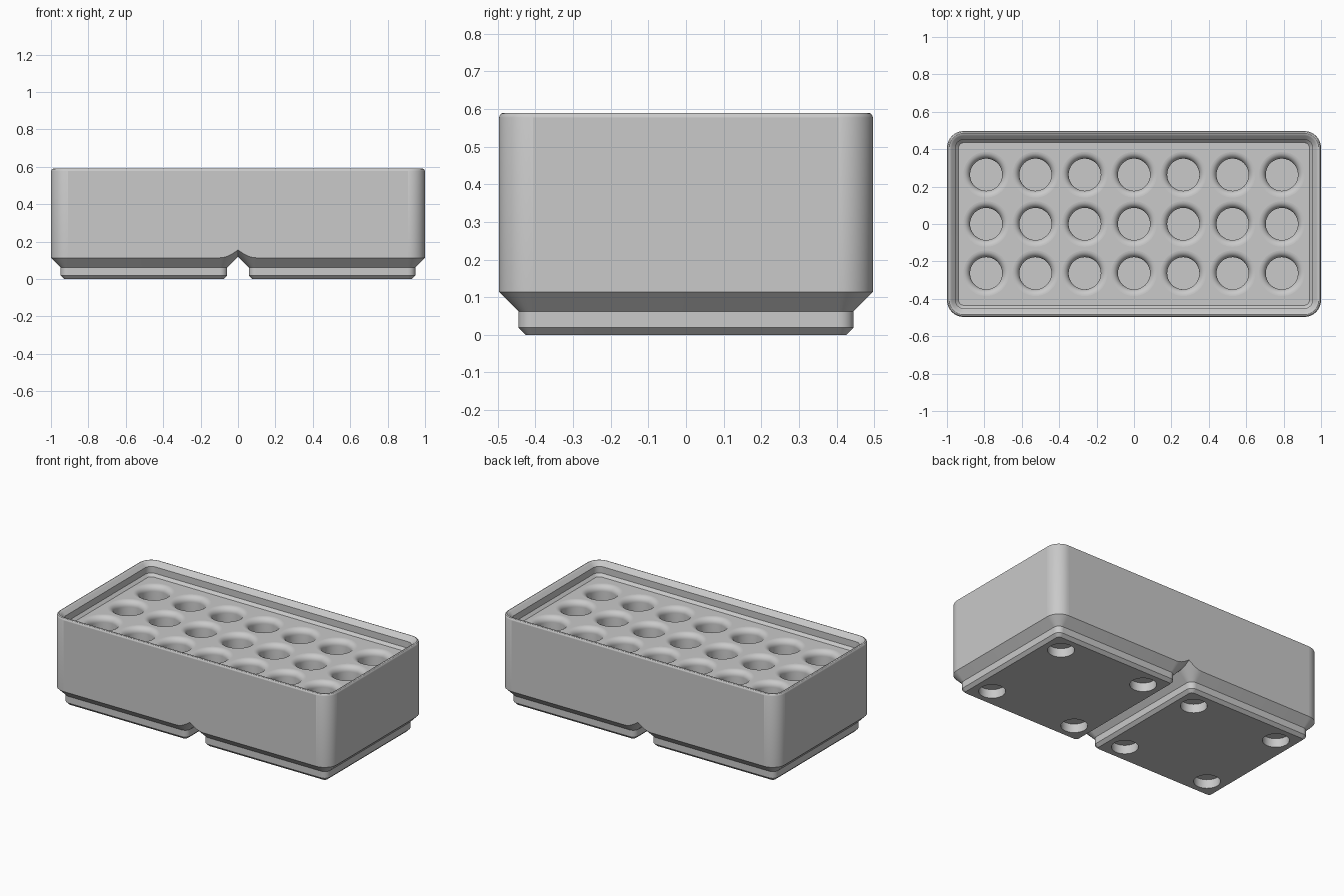
import bpy, bmesh, math

if "Cube" in bpy.data.objects:
    bpy.data.objects.remove(bpy.data.objects["Cube"], do_unlink=True)

SEG = 12                      # segments per rounded corner
HALF_X, HALF_Y, CORNER = 1.0, 0.497, 0.09
FLOOR, PITCH = 0.503, 0.2635  # upper floor height, pocket spacing

grey = bpy.data.materials.new("plain grey")
grey.use_nodes = True
grey.diffuse_color = (0.585, 0.585, 0.585, 1)
grey.node_tree.nodes["Principled BSDF"].inputs["Base Color"].default_value = grey.diffuse_color


def finish(name, bm):
    bm.normal_update()
    if bm.calc_volume(signed=True) < 0:
        bmesh.ops.reverse_faces(bm, faces=bm.faces)
    mesh = bpy.data.meshes.new(name)
    bm.to_mesh(mesh)
    bm.free()
    mesh.materials.append(grey)
    obj = bpy.data.objects.new(name, mesh)
    bpy.context.collection.objects.link(obj)
    return obj


def rounded_rect(hx, hy, r):
    points = []
    for quarter, (sx, sy) in enumerate([(1, 1), (-1, 1), (-1, -1), (1, -1)]):
        for i in range(SEG + 1):
            a = (quarter + i / SEG) * math.pi / 2
            points.append((sx * (hx - r) + r * math.cos(a), sy * (hy - r) + r * math.sin(a)))
    return points


def skin(bm, rings):
    """Close a stack of equal rings into a solid."""
    rows = [[bm.verts.new(p) for p in ring] for ring in rings]
    n = len(rows[0])
    for low, high in zip(rows, rows[1:]):
        for i in range(n):
            j = (i + 1) % n
            bm.faces.new((low[i], low[j], high[j], high[i]))
    bm.faces.new(rows[0][::-1])
    bm.faces.new(rows[-1])


def inset_loft(name, hx, hy, r, profile, cx=0):
    """Loft a rounded rectangle through (inset, height) steps."""
    bm = bmesh.new()
    skin(bm, [[(x + cx, y, z) for x, y in rounded_rect(hx - d, hy - d, r - d)] for d, z in profile])
    return finish(name, bm)


def turned_cutters(name, centres, profile, sides=48):
    """Turn a (radius, height) profile around each centre."""
    bm = bmesh.new()
    for cx, cy in centres:
        skin(bm, [[(cx + r * math.cos(math.tau * i / sides), cy + r * math.sin(math.tau * i / sides), z)
                   for i in range(sides)] for r, z in profile])
    return finish(name, bm)


def boolean(target, cutter, operation):
    mod = target.modifiers.new("combine", "BOOLEAN")
    mod.operation, mod.object, mod.solver = operation, cutter, "EXACT"
    bpy.context.view_layer.update()
    mesh = bpy.data.meshes.new_from_object(target.evaluated_get(bpy.context.evaluated_depsgraph_get()))
    target.modifiers.clear()
    bm = bmesh.new()
    bm.from_mesh(mesh)
    bmesh.ops.remove_doubles(bm, verts=bm.verts, dist=0.00001)
    bm.to_mesh(mesh)
    bm.free()
    target.data = mesh
    bpy.data.objects.remove(cutter, do_unlink=True)


# Body with rounded rim and stepped stacking lip
box = inset_loft("storage_box", HALF_X, HALF_Y, CORNER, [
    (0, -0.1), (0, 0.577), (0.002, 0.583), (0.006, 0.588), (0.012, 0.59), (0.019, 0.588),
    (0.025, 0.583), (0.0455, 0.5625), (0.0455, 0.52), (0.0623, FLOOR)])

# Round pockets with softened mouths
FILLET, RADIUS = 0.036, 0.086
mouth = [(RADIUS + FILLET * (1 - math.cos(a)), FLOOR - FILLET * (1 - math.sin(a)))
         for a in (math.pi / 2 * i / 8 for i in range(9))]
pockets = turned_cutters(
    "pocket_cutters", [(i * PITCH, j * PITCH) for i in range(-3, 4) for j in (-1, 0, 1)],
    [(RADIUS, 0.145)] + mouth + [(RADIUS + FILLET, FLOOR + 0.03)])
boolean(box, pockets, "DIFFERENCE")

# Two stepped feet with magnet recesses, their tapers meeting under the body
envelope = inset_loft("envelope", 1.2, 0.7, CORNER, [(0, 0.16), (0, 0.8)])
for centre in (-0.503, 0.503):
    foot = inset_loft("foot", HALF_Y, HALF_Y, CORNER,
                      [(0.0706, 0), (0.0515, 0.019), (0.0515, 0.0625), (-0.05, 0.164)], centre)
    recesses = turned_cutters(
        "recess_cutters", [(centre + a * 0.311, b * 0.311) for a in (-1, 1) for b in (-1, 1)],
        [(0.078, -0.03), (0.078, 0.057)])
    boolean(foot, recesses, "DIFFERENCE")
    boolean(envelope, foot, "UNION")
boolean(box, envelope, "INTERSECT")

# Smooth the curves, keep axis-aligned faces flat
bpy.ops.object.select_all(action="DESELECT")
box.select_set(True)
bpy.context.view_layer.objects.active = box
bpy.ops.object.shade_smooth_by_angle(angle=math.radians(30))
for face in box.data.polygons:
    if max(abs(c) for c in face.normal) > 0.9999:
        face.use_smooth = False
